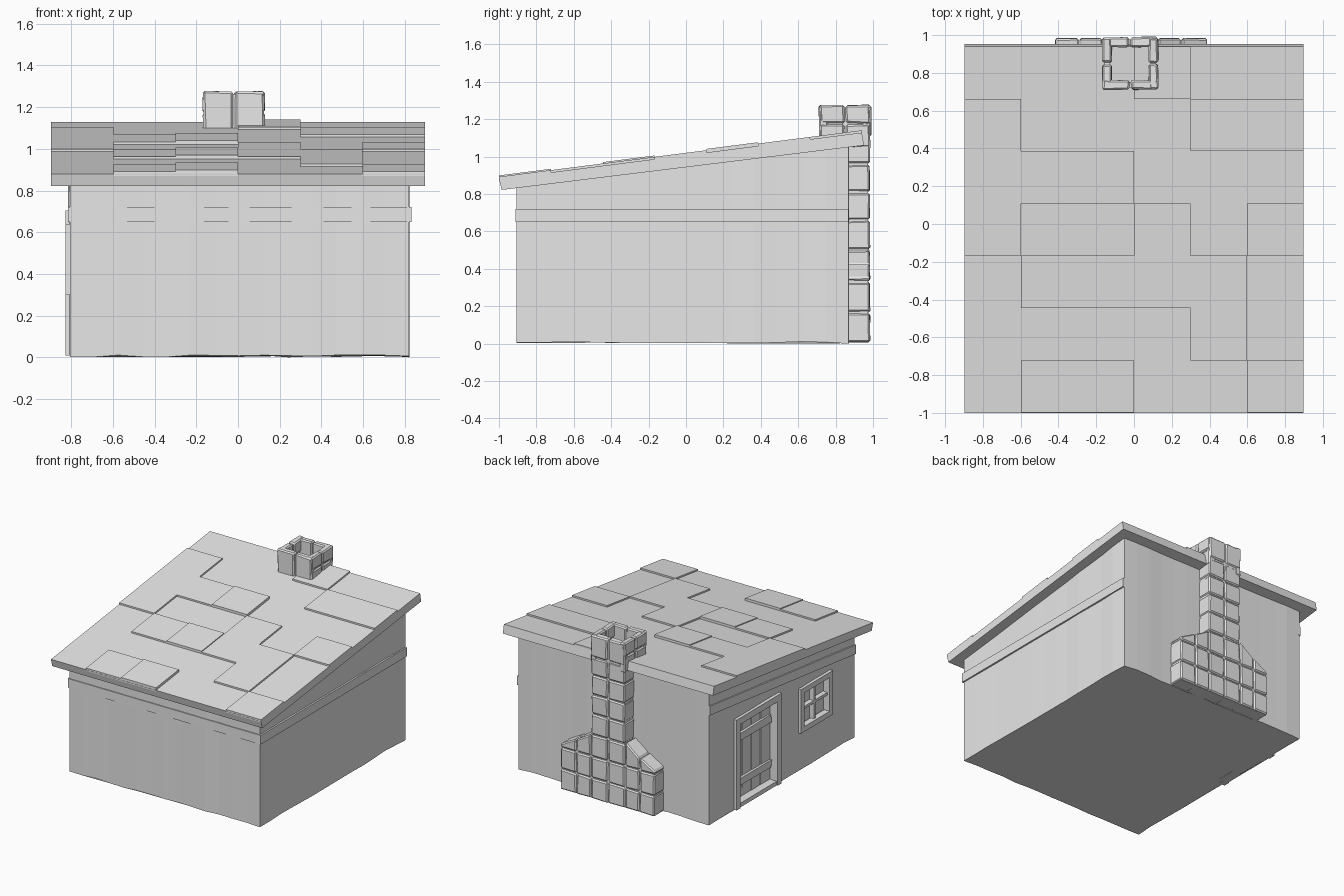
import bpy, bmesh, random
from mathutils import Vector

random.seed(4)
if "Cube" in bpy.data.objects:
    bpy.data.objects.remove(bpy.data.objects["Cube"])

grey = bpy.data.materials.new("plain_grey")
grey.use_nodes = True
grey.diffuse_color = (0.8, 0.8, 0.8, 1)
grey.node_tree.nodes["Principled BSDF"].inputs["Base Color"].default_value = (0.8, 0.8, 0.8, 1)


def finish(name, bm):
    bmesh.ops.recalc_face_normals(bm, faces=bm.faces)
    mesh = bpy.data.meshes.new(name)
    bm.to_mesh(mesh)
    bm.free()
    mesh.materials.append(grey)
    obj = bpy.data.objects.new(name, mesh)
    bpy.context.collection.objects.link(obj)
    return obj


def block(bm, x, y, z, rise=(0, 0), slope=0.0, jitter=0.0, bevel=0.0):
    """Box from ranges; rise lifts the top at each x end, slope tilts along y."""
    part = bmesh.new()
    bmesh.ops.create_cube(part, size=1)
    for v in part.verts:
        i, j, k = (int(c > 0) for c in v.co)
        lift = rise[i] if k else 0
        v.co = Vector((x[i], y[j], z[k] + lift + slope * (y[j] - y[0])))
        v.co += Vector([random.uniform(-jitter, jitter) for _ in range(3)])
    if bevel:
        bmesh.ops.bevel(part, geom=part.edges[:], offset=bevel, segments=1, affect='EDGES')
    temp = bpy.data.meshes.new("temp")
    part.to_mesh(temp)
    part.free()
    bm.from_mesh(temp)
    bpy.data.meshes.remove(temp)


def blocks(name, *specs):
    bm = bmesh.new()
    for spec in specs:
        block(bm, *spec)
    return finish(name, bm)


# Walls: slightly wavy perimeter, ragged foot, sloping top
LEFT, RIGHT, FRONT, BACK = -0.805, 0.82, -0.905, 0.87
corners = [(LEFT, FRONT), (RIGHT, FRONT), (RIGHT, BACK), (LEFT, BACK)]
bm = bmesh.new()
foot, head = [], []
STEPS = 14
for n, a in enumerate(corners):
    b = corners[(n + 1) % 4]
    for s in range(STEPS):
        p = Vector(a).lerp(Vector(b), s / STEPS)
        if s:
            p += Vector((random.uniform(-1, 1), random.uniform(-1, 1))) * 0.003
        foot.append(bm.verts.new((p.x, p.y, random.uniform(0, 0.012))))
        head.append(bm.verts.new((p.x, p.y, 0.85 + 0.122 * (p.y - FRONT))))
for n in range(len(foot)):
    m = (n + 1) % len(foot)
    bm.faces.new((foot[n], foot[m], head[m], head[n]))
bm.faces.new(foot[::-1])
bm.faces.new(head)
walls = finish("walls", bm)

# Door and window recesses
cutter = blocks("recess_cutter",
                ((-1, -0.74), (0.06, 0.52), (0.03, 0.66)),
                ((-1, -0.77), (-0.575, -0.255), (0.335, 0.605)))
cutter.hide_render = True
cut = walls.modifiers.new("recesses", 'BOOLEAN')
cut.object = cutter
cut.operation = 'DIFFERENCE'
cut.solver = 'EXACT'
bpy.context.view_layer.objects.active = walls
bpy.ops.object.modifier_apply(modifier=cut.name)
bpy.data.objects.remove(cutter)

# Trim bands; the one over the door follows the roof
blocks("wall_trim",
       ((-0.812, 0.832), (-0.912, -0.89), (0.65, 0.72)),
       ((0.80, 0.832), (-0.912, 0.87), (0.65, 0.72)))
blocks("sloping_trim", ((-0.815, -0.79), (-0.912, 0.872), (0.65, 0.72), (0, 0), 0.115))

# Door frame and planked door
OUT = (-0.828, -0.78)
blocks("door_frame",
       (OUT, (0.015, 0.065), (0.008, 0.70)),
       (OUT, (0.515, 0.565), (0.008, 0.70)),
       (OUT, (0.015, 0.565), (0.655, 0.705)),
       ((-0.82, -0.74), (0.06, 0.52), (0.008, 0.04)))
planks = bmesh.new()
for n in range(4):
    y = 0.065 + n * 0.113
    block(planks, (-0.76, -0.735), (y, y + 0.108), (0.04, 0.655), (0, 0), 0, 0.002)
for z in (0.14, 0.49):
    block(planks, (-0.778, -0.755), (0.07, 0.51), (z, z + 0.055), (0, 0), 0, 0.003)
finish("door", planks)

# Window frame with crossing bars
blocks("window_frame",
       (OUT, (-0.61, -0.57), (0.30, 0.64)),
       (OUT, (-0.26, -0.22), (0.30, 0.64)),
       (OUT, (-0.61, -0.22), (0.30, 0.34)),
       (OUT, (-0.61, -0.22), (0.60, 0.64)),
       ((-0.808, -0.765), (-0.425, -0.405), (0.33, 0.61)),
       ((-0.808, -0.765), (-0.58, -0.25), (0.46, 0.48)))

# Roof slab
bm = bmesh.new()
profile = [(-0.985, 0.822), (0.952, 1.06), (0.94, 1.128), (-1.0, 0.88)]
ends = [[bm.verts.new((x, y, z)) for y, z in profile] for x in (-0.897, 0.897)]
for n in range(4):
    m = (n + 1) % 4
    bm.faces.new((ends[0][n], ends[0][m], ends[1][m], ends[1][n]))
for end in ends:
    bm.faces.new(end)
finish("roof_slab", bm)

# Roof tiles: each column lists tile heights from back to front
columns = ["0111000", "0010101", "0020202", "1001100", "0100110", "0101001"]
PITCH = 0.128
bm = bmesh.new()
for c, levels in enumerate(columns):
    x = -0.897 + c * 0.299
    for r, level in enumerate(levels):
        if level == "0":
            continue
        y1 = 0.94 - r * 0.277
        y0 = y1 - 0.277
        z = 0.88 + PITCH * (y0 + 1)
        block(bm, (x, x + 0.299), (y0, y1), (z - 0.01, z + 0.005 + 0.007 * int(level)),
              (0, 0), PITCH)
finish("roof_tiles", bm)

# Chimney stones: wide hearth, sloping shoulders, narrow stack
xs = [-0.42, -0.29, -0.165, -0.02, 0.125, 0.25, 0.39]
zs = [0.004, 0.165, 0.33, 0.50, 0.66, 0.81, 0.96, 1.10]
GAP = 0.004
shoulder = {0: (-0.14, -0.07), 1: (-0.07, 0.02), 4: (0.0, -0.07), 5: (-0.07, -0.14)}
stones = bmesh.new()
for r in range(len(zs) - 1):
    for c in range(6):
        if r > 2 and c not in (2, 3):
            continue
        rise = shoulder.get(c, (0, 0)) if r == 2 else (0, 0)
        block(stones, (xs[c] + GAP, xs[c + 1] - GAP), (0.85, 0.983),
              (zs[r] + GAP, zs[r + 1] - GAP), rise, 0, 0.003, 0.009)

# Flue: a ring of upright stones above the roof
fx, fy = (-0.168, -0.02, 0.128), (0.712, 0.85, 0.988)
for n in (0, 1):
    span_x = (fx[n] + GAP, fx[n + 1] - GAP)
    span_y = (fy[n] + GAP, fy[n + 1] - GAP)
    block(stones, span_x, (0.712, 0.762), (1.05, 1.275), (0, 0), 0, 0.004, 0.009)
    block(stones, span_x, (0.938, 0.988), (1.105, 1.275), (0, 0), 0, 0.004, 0.009)
    for wall in ((-0.168, -0.118), (0.078, 0.128)):
        block(stones, wall, span_y, (1.05, 1.17), (0, 0), 0, 0.003, 0.009)
        block(stones, wall, span_y, (1.178, 1.275), (0, 0), 0, 0.004, 0.009)
finish("chimney_stones", stones)

# Mortar behind the stones
blocks("chimney_mortar",
       ((-0.41, 0.38), (0.85, 0.972), (0.008, 0.34)),
       ((-0.41, -0.165), (0.85, 0.972), (0.33, 0.34), (0, 0.15)),
       ((0.125, 0.38), (0.85, 0.972), (0.33, 0.34), (0.15, 0)),
       ((-0.155, 0.115), (0.85, 0.972), (0.33, 1.1)),
       ((-0.157, -0.127), (0.722, 0.978), (1.05, 1.262)),
       ((0.087, 0.117), (0.722, 0.978), (1.05, 1.262)),
       ((-0.157, 0.117), (0.722, 0.752), (1.05, 1.262)),
       ((-0.157, 0.117), (0.948, 0.978), (1.05, 1.262)))
